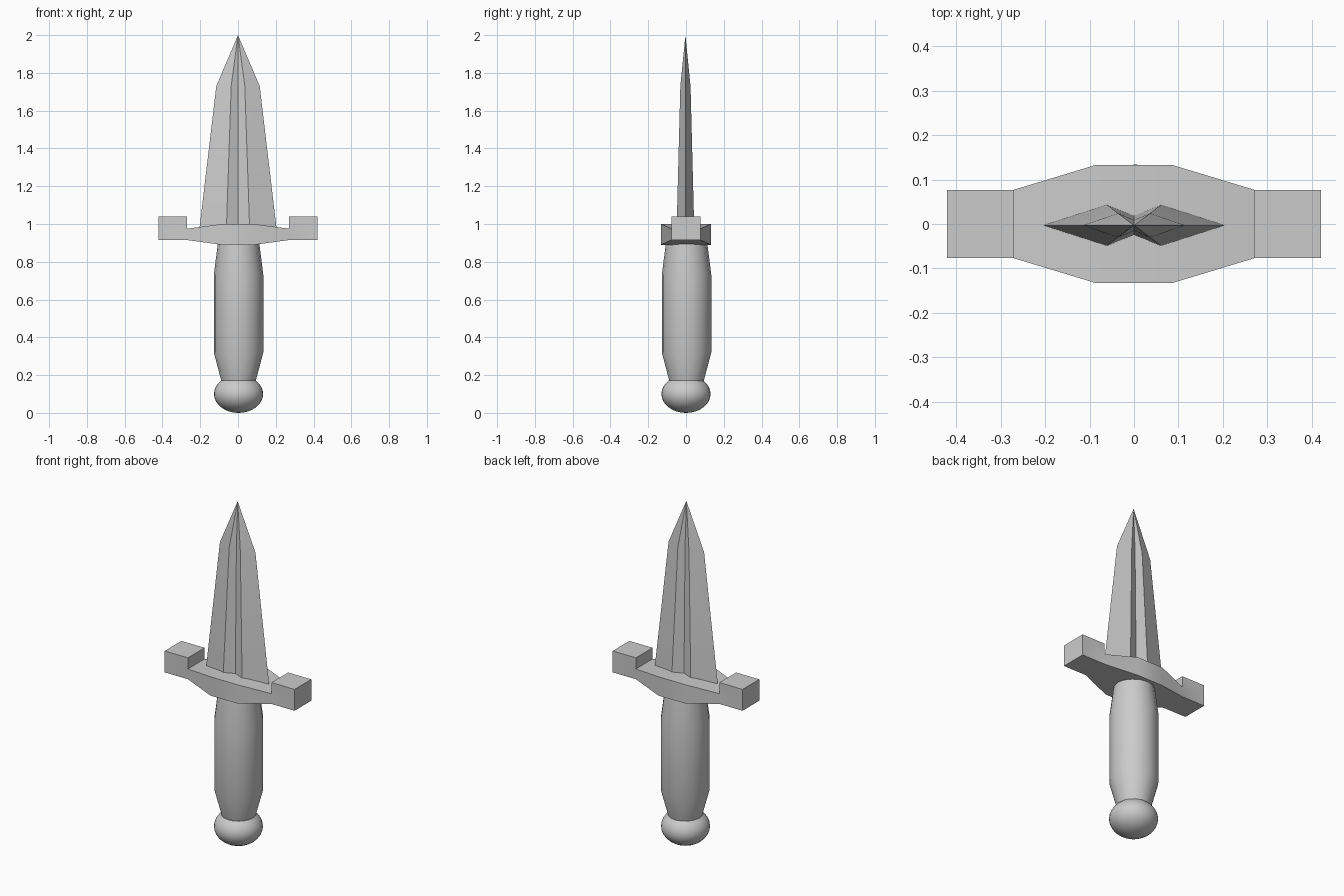
import bpy, bmesh
from math import cos, sin, tau, radians

cube = bpy.data.objects.get("Cube")
if cube:
    bpy.data.objects.remove(cube)

grey = bpy.data.materials.new("plain grey")
grey.use_nodes = True
colour = (0.6, 0.6, 0.6, 1)
grey.diffuse_color = colour
grey.node_tree.nodes["Principled BSDF"].inputs["Base Color"].default_value = colour


def finish(bm, name, angle=30):
    bmesh.ops.remove_doubles(bm, verts=bm.verts, dist=1e-5)
    bmesh.ops.recalc_face_normals(bm, faces=bm.faces)
    mesh = bpy.data.meshes.new(name)
    bm.to_mesh(mesh)
    bm.free()
    mesh.materials.append(grey)
    obj = bpy.data.objects.new(name, mesh)
    bpy.context.collection.objects.link(obj)
    bpy.ops.object.select_all(action='DESELECT')
    obj.select_set(True)
    bpy.context.view_layer.objects.active = obj
    bpy.ops.object.shade_smooth_by_angle(angle=radians(angle))
    return obj


def loft(rings):
    """Skin a row of equal-sized point rings and cap both ends."""
    bm = bmesh.new()
    rows = [[bm.verts.new(p) for p in ring] for ring in rings]
    n = len(rows[0])
    for a, b in zip(rows, rows[1:]):
        for i in range(n):
            j = (i + 1) % n
            bm.faces.new((a[i], a[j], b[j], b[i]))
    bm.faces.new(rows[0])
    bm.faces.new(rows[-1])
    return bm


# Blade: double-ridged section with a central groove, drawn to a point
def blade_ring(z, edge, ridge, thick, groove):
    section = [(edge, 0), (ridge, thick), (0, groove), (-ridge, thick),
               (-edge, 0), (-ridge, -thick), (0, -groove), (ridge, -thick)]
    return [(x, y - 0.003, z) for x, y in section]


finish(loft([blade_ring(0.96, 0.206, 0.062, 0.047, 0.022),
             blade_ring(1.73, 0.115, 0.036, 0.027, 0.012),
             blade_ring(2.0, 0, 0, 0, 0)]), "blade")

# Crossguard: bar widening at the middle, with raised blocks at the ends
half = [(0.42, 0.077, 0.915, 0.975), (0.27, 0.077, 0.915, 0.975), (0.085, 0.133, 0.89, 1.0)]
stations = [(-x, w, lo, hi) for x, w, lo, hi in half] + half[::-1]
guard = loft([[(x, -w, lo), (x, w, lo), (x, w, hi), (x, -w, hi)] for x, w, lo, hi in stations])
bmesh.ops.recalc_face_normals(guard, faces=guard.faces)
ends = [f for f in guard.faces if f.normal.z > 0.9 and abs(f.calc_center_median().x) > 0.3]
raised = bmesh.ops.extrude_discrete_faces(guard, faces=ends)["faces"]
bmesh.ops.translate(guard, verts=[v for f in raised for v in f.verts], vec=(0, 0, 0.065))
finish(guard, "crossguard")

# Grip: sixteen-sided turned handle
SIDES = 16
grip_profile = [(0.09, 0.165), (0.131, 0.32), (0.131, 0.73), (0.107, 0.92)]
finish(loft([[(r * cos(tau * i / SIDES) + 0.003, r * sin(tau * i / SIDES) + 0.003, z)
              for i in range(SIDES)] for r, z in grip_profile]), "grip")

# Pommel: flattened ball
ball = bmesh.new()
bmesh.ops.create_uvsphere(ball, u_segments=32, v_segments=16, radius=1)
bmesh.ops.scale(ball, verts=ball.verts, vec=(0.13, 0.13, 0.1))
bmesh.ops.translate(ball, verts=ball.verts, vec=(0.003, 0, 0.1))
# Flatten the top where the grip sits
for v in ball.verts:
    v.co.z = min(v.co.z, 0.173)
finish(ball, "pommel")
